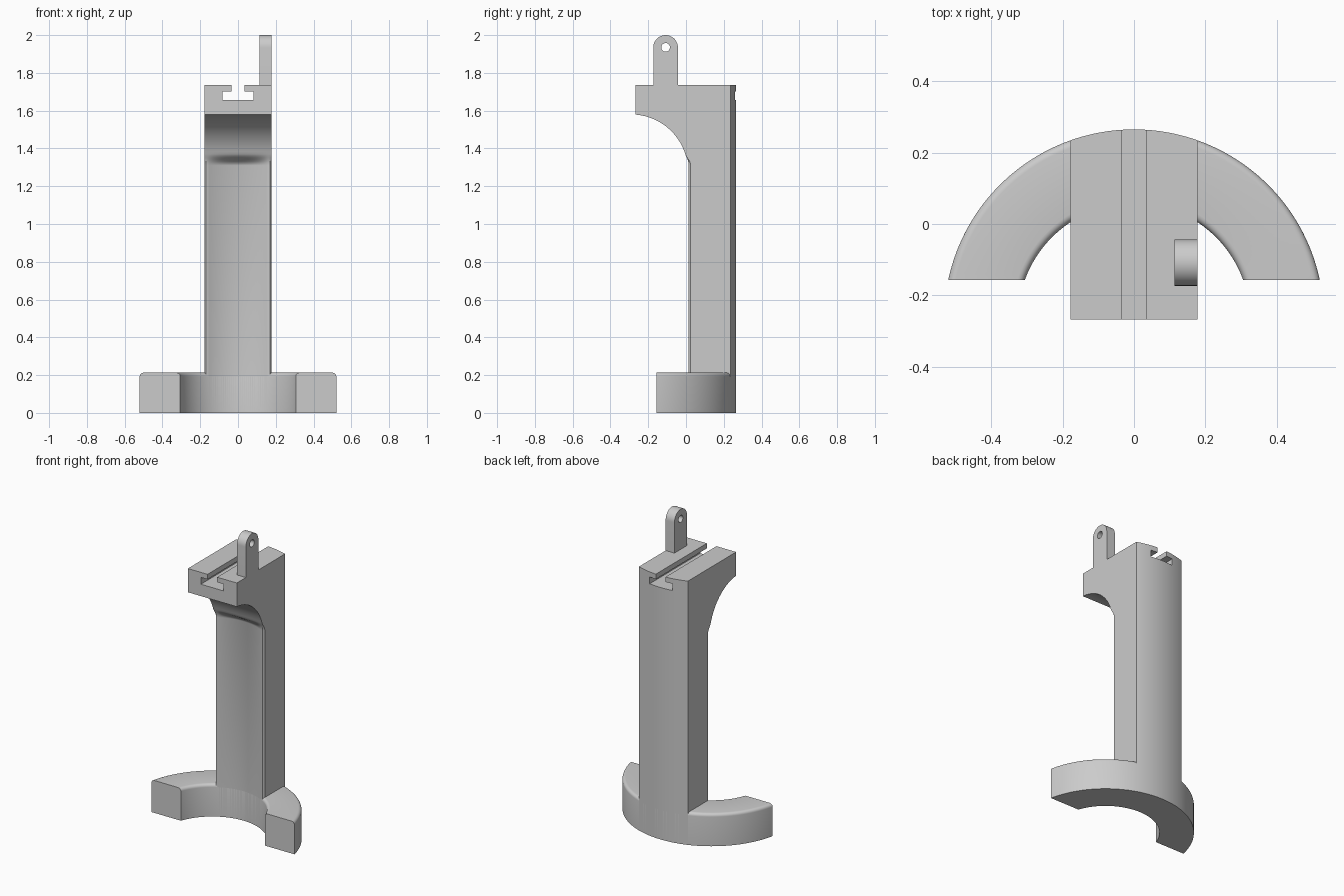
import bpy, bmesh, math

if "Cube" in bpy.data.objects:
    bpy.data.objects.remove(bpy.data.objects["Cube"], do_unlink=True)

grey = bpy.data.materials.new("plain grey")
grey.use_nodes = True
colour = (0.6, 0.6, 0.6, 1)
grey.diffuse_color = colour
grey.node_tree.nodes["Principled BSDF"].inputs["Base Color"].default_value = colour

# Shared plan of the curved foot and the column
CY, R_OUT, R_IN = -0.267, 0.532, 0.325
HALF, TOP, FRONT = 0.178, 1.735, -0.267


def loft(name, loops):
    """Skin a row of closed loops and cap both ends."""
    bm = bmesh.new()
    rows = [[bm.verts.new(p) for p in loop] for loop in loops]
    n = len(rows[0])
    for a, b in zip(rows, rows[1:]):
        for i in range(n):
            j = (i + 1) % n
            bm.faces.new((a[i], a[j], b[j], b[i]))
    bm.faces.new(rows[0])
    bm.faces.new(rows[-1])
    bmesh.ops.recalc_face_normals(bm, faces=bm.faces)
    mesh = bpy.data.meshes.new(name)
    bm.to_mesh(mesh)
    bm.free()
    obj = bpy.data.objects.new(name, mesh)
    bpy.context.collection.objects.link(obj)
    mesh.materials.append(grey)
    return obj


def activate(obj):
    bpy.ops.object.select_all(action='DESELECT')
    obj.select_set(True)
    bpy.context.view_layer.objects.active = obj


def cut(obj, cutter):
    cutter.hide_render = True
    mod = obj.modifiers.new("cut", 'BOOLEAN')
    mod.operation, mod.solver, mod.object = 'DIFFERENCE', 'EXACT', cutter
    activate(obj)
    bpy.ops.object.modifier_apply(modifier=mod.name)
    bpy.data.objects.remove(cutter, do_unlink=True)


def smooth(obj):
    activate(obj)
    bpy.ops.object.shade_smooth_by_angle(angle=math.radians(30))


def arc(cx, cy, r, start, end, steps):
    angles = [math.radians(start + (end - start) * i / steps) for i in range(steps + 1)]
    return [(cx + r * math.cos(a), cy + r * math.sin(a)) for a in angles]


# Foot: rounded-top section swept round an arc, ends trimmed flat
H, B = 0.213, 0.02
section = [(R_IN, 0), (R_OUT, 0)]
section += arc(R_OUT - B, H - B, B, 0, 90, 5) + arc(R_IN + B, H - B, B, 90, 180, 5)


def foot_point(r, z, t):
    a = math.asin((-0.157 - CY) / r)
    a += t * (math.pi - 2 * a)
    return (r * math.cos(a), CY + r * math.sin(a), z)


smooth(loft("foot", [[foot_point(r, z, i / 72) for r, z in section] for i in range(73)]))

# Column: curved front and back, flowing forward into the head
xs = [-HALF + 2 * HALF * i / 40 for i in range(41)]


def front_y(x, z):
    y = CY + math.sqrt(R_IN ** 2 - x * x)
    edge = max(0, abs(x) - HALF + B)
    y += B - math.sqrt(max(0, B * B - edge * edge))
    if z <= 1.31:
        return y
    if z >= 1.579:
        return FRONT
    w = min(1, (z - 1.31) / 0.06)
    w = w * w * (3 - 2 * w)
    flare = -0.29 + math.sqrt(0.3 ** 2 - (z - 1.28) ** 2)
    return y * (1 - w) + flare * w


def column_loop(z):
    back = [(x, CY + math.sqrt(R_OUT ** 2 - x * x), z) for x in reversed(xs)]
    return [(x, front_y(x, z), z) for x in xs] + back


levels = [0, 1.31] + [1.31 + 0.06 * i / 6 for i in range(1, 7)]
levels += [1.28 + 0.3 * math.sin(math.radians(a)) for a in range(20, 86, 5)]
levels += [1.579, TOP]
column = loft("column", [column_loop(z) for z in levels])

# T-shaped slot along the head
half_tee = [(0.083, 1.657), (0.083, 1.702), (0.035, 1.702), (0.035, 1.8)]
tee = half_tee + [(-x, z) for x, z in reversed(half_tee)]
cut(column, loft("slot_cutter", [[(x, y, z) for x, z in tee] for y in (-0.4, 0.4)]))
smooth(column)

# Upright lug with a round eye
LY, LZ, LR = -0.108, 1.935, 0.065
outline = [(LY + LR, 1.72)] + arc(LY, LZ, LR, 0, 180, 24) + [(LY - LR, 1.72)]
lug = loft("lug", [[(x, y, z) for y, z in outline] for x in (0.114, HALF)])
eye = arc(LY, LZ, 0.023, 0, 345, 23)
cut(lug, loft("eye_cutter", [[(x, y, z) for y, z in eye] for x in (0, 0.3)]))
smooth(lug)
